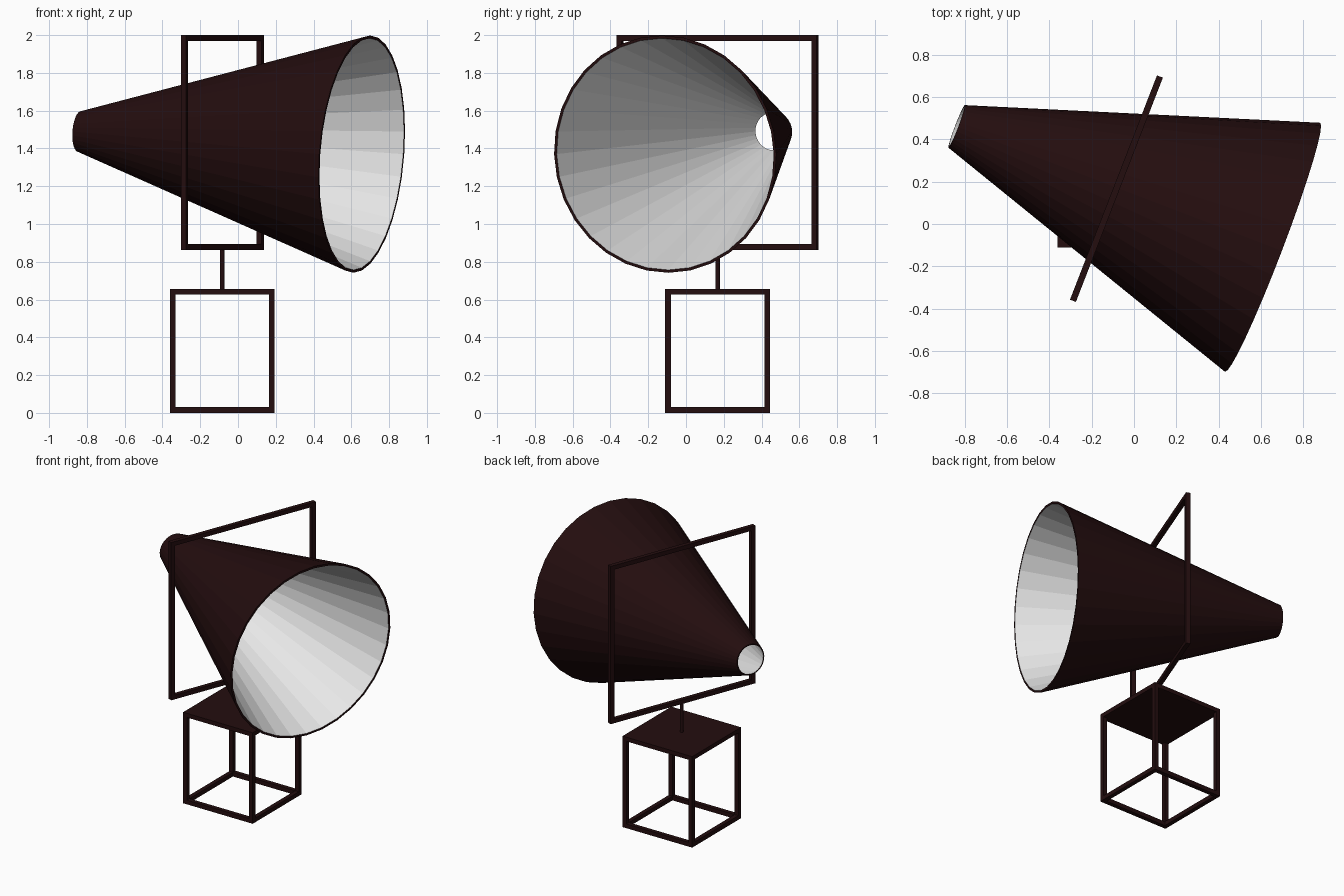
import bpy, bmesh, math
from mathutils import Vector, Matrix

if "Cube" in bpy.data.objects:
    bpy.data.objects.remove(bpy.data.objects["Cube"])


def material(name, rgb):
    m = bpy.data.materials.new(name)
    m.diffuse_color = (*rgb, 1)
    m.use_nodes = True
    m.node_tree.nodes["Principled BSDF"].inputs["Base Color"].default_value = m.diffuse_color
    return m


DARK = material("dark brown", (0.017, 0.004, 0.0045))
WHITE = material("inner white", (0.8, 0.8, 0.8))


def make_object(name, bm, mats, matrix=Matrix()):
    mesh = bpy.data.meshes.new(name)
    bm.to_mesh(mesh)
    bm.free()
    for m in mats:
        mesh.materials.append(m)
    ob = bpy.data.objects.new(name, mesh)
    ob.matrix_world = matrix
    bpy.context.collection.objects.link(ob)
    return ob


def add_box(bm, centre, size):
    bmesh.ops.create_cube(bm, size=1, matrix=Matrix.Translation(centre) @ Matrix.Diagonal((*size, 1)))


CX, CY = -0.083, 0.167      # vertical axis of the stand
T = 0.03                    # bar thickness
W, H = 0.555, 0.656         # base width and height
e = (W - T) / 2
base = Matrix.Translation((CX, CY, 0))

# Open base: four legs and a bottom frame
bm = bmesh.new()
for sx in (-1, 1):
    for sy in (-1, 1):
        add_box(bm, (sx * e, sy * e, (H - T) / 2), (T, T, H - T))
    add_box(bm, (sx * e, 0, T / 2), (T, W - 2 * T, T))
    add_box(bm, (0, sx * e, T / 2), (W - 2 * T, T, T))
make_object("base_frame", bm, [DARK], base)

# Solid base top
bm = bmesh.new()
add_box(bm, (0, 0, H - T / 2), (W, W, T))
make_object("base_top", bm, [DARK], base)

# Post between base and square frame
S, TOP = 1.137, 2.0
post_h = TOP - S - H + 0.01
bm = bmesh.new()
bmesh.ops.create_cone(bm, cap_ends=True, segments=16, radius1=0.012, radius2=0.012, depth=post_h,
                      matrix=Matrix.Translation((0, 0, H + post_h / 2)))
make_object("post", bm, [DARK], base)

# Upright square frame, turned to face along the horn
bm = bmesh.new()
f = (S - T) / 2
for s in (-1, 1):
    add_box(bm, (0, s * f, 0), (T, T, S))
    add_box(bm, (0, 0, s * f), (T, S - 2 * T, T))
make_object("square_frame", bm, [DARK],
            Matrix.Translation((CX, CY, TOP - S / 2)) @ Matrix.Rotation(math.radians(-21.2), 4, 'Z'))

# Horn: open tapered tube, white inside, dark outside and on the rims
small, big = Vector((-0.838, 0.461, 1.49)), Vector((0.655, -0.11, 1.37))
axis = big - small
L, N = axis.length, 32
profile = [(0, 0.108), (L, 0.63), (L, 0.615), (0, 0.1)]   # distance along, radius
bm = bmesh.new()
rings = [[bm.verts.new((x, r * math.cos(2 * math.pi * i / N), r * math.sin(2 * math.pi * i / N)))
          for i in range(N)] for x, r in profile]
for k in range(4):
    a, b = rings[k], rings[(k + 1) % 4]
    for i in range(N):
        j = (i + 1) % N
        face = bm.faces.new((a[i], a[j], b[j], b[i]))
        face.material_index = 1 if k == 2 else 0
bmesh.ops.recalc_face_normals(bm, faces=bm.faces)
yaw = math.atan2(axis.y, axis.x)
pitch = -math.asin(axis.z / L)
make_object("horn", bm, [DARK, WHITE],
            Matrix.Translation(small) @ Matrix.Rotation(yaw, 4, 'Z') @ Matrix.Rotation(pitch, 4, 'Y'))
